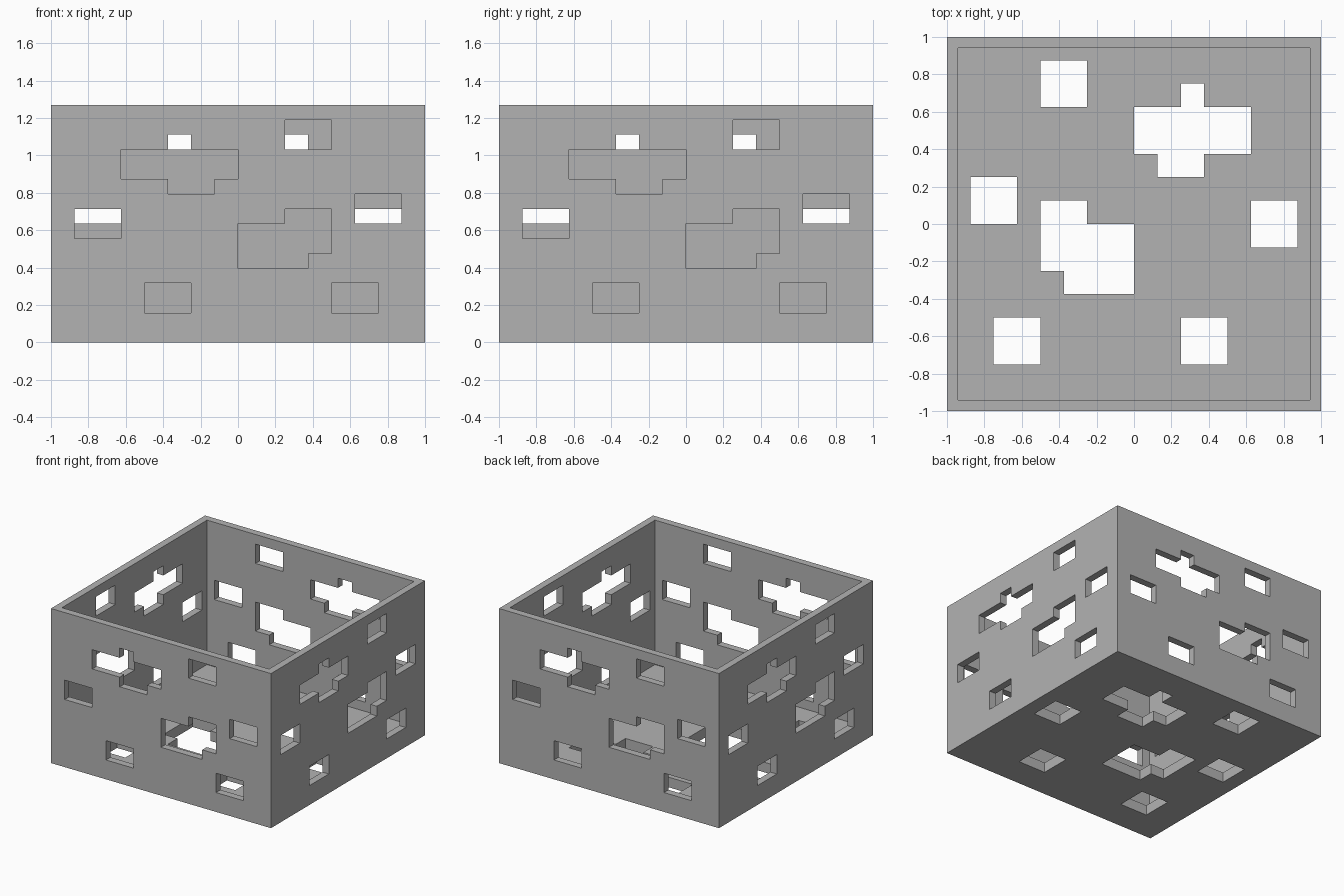
import bpy, bmesh
from math import pi
from mathutils import Matrix, Vector

if "Cube" in bpy.data.objects:
    bpy.data.objects.remove(bpy.data.objects["Cube"])

HEIGHT, WALL = 1.27, 0.083
CELL, ROW = 2 / 16, HEIGHT / 16

grey = bpy.data.materials.new("plain grey")
grey.use_nodes = True
grey.diffuse_color = (0.45, 0.45, 0.45, 1)
grey.node_tree.nodes["Principled BSDF"].inputs["Base Color"].default_value = grey.diffuse_color


def make_object(name, bm):
    bmesh.ops.recalc_face_normals(bm, faces=bm.faces)
    mesh = bpy.data.meshes.new(name)
    bm.to_mesh(mesh)
    bm.free()
    mesh.materials.append(grey)
    obj = bpy.data.objects.new(name, mesh)
    bpy.context.collection.objects.link(obj)
    return obj


def square(a, b):
    return [(a, b), (a + 2, b), (a + 2, b + 2), (a, b + 2)]


# Hole outlines on a 16 by 16 grid, shared by the floor and all walls
holes = [square(a, b) for a, b in ((4, 13), (1, 8), (13, 7), (2, 2), (10, 2))]
holes.append([(8, 11), (9, 11), (9, 10), (11, 10), (11, 11), (13, 11),
              (13, 13), (11, 13), (11, 14), (10, 14), (10, 13), (8, 13)])
holes.append([(4, 6), (5, 6), (5, 5), (8, 5), (8, 8), (6, 8), (6, 9), (4, 9)])


def add_prism(bm, points, direction):
    face = bm.faces.new([bm.verts.new(p) for p in points])
    result = bmesh.ops.extrude_face_region(bm, geom=[face], use_keep_orig=True)
    verts = [v for v in result["geom"] if isinstance(v, bmesh.types.BMVert)]
    bmesh.ops.translate(bm, verts=verts, vec=direction)


# Open-topped box with a solid floor
bm = bmesh.new()
bmesh.ops.create_cube(bm, size=1, matrix=Matrix.Translation((0, 0, HEIGHT / 2))
                      @ Matrix.Diagonal((2, 2, HEIGHT, 1)))
top = [f for f in bm.faces if f.normal.z > 0.9]
bmesh.ops.inset_region(bm, faces=top, thickness=WALL)
pit = bmesh.ops.extrude_face_region(bm, geom=top)
bmesh.ops.delete(bm, geom=top, context="FACES")
bmesh.ops.translate(bm, vec=(0, 0, WALL - HEIGHT),
                    verts=[v for v in pit["geom"] if isinstance(v, bmesh.types.BMVert)])
box = make_object("open_box", bm)

# Cutters: one set through the floor, one turned to each wall
bm = bmesh.new()
for outline in holes:
    add_prism(bm, [(a * CELL - 1, b * CELL - 1, -0.05) for a, b in outline],
              Vector((0, 0, WALL + 0.07)))
    for k in range(4):
        turn = Matrix.Rotation(k * pi / 2, 3, "Z")
        add_prism(bm, [turn @ Vector((1 - a * CELL, -1.05, b * ROW)) for a, b in outline],
                  turn @ Vector((0, WALL + 0.07, 0)))
cutter = make_object("hole_cutter", bm)
cutter.hide_render = True

# Cut the holes and drop the cutter
cut = box.modifiers.new("holes", "BOOLEAN")
cut.operation = "DIFFERENCE"
cut.solver = "EXACT"
cut.object = cutter
bpy.context.view_layer.objects.active = box
box.select_set(True)
bpy.ops.object.modifier_apply(modifier=cut.name)
bpy.data.objects.remove(cutter)
